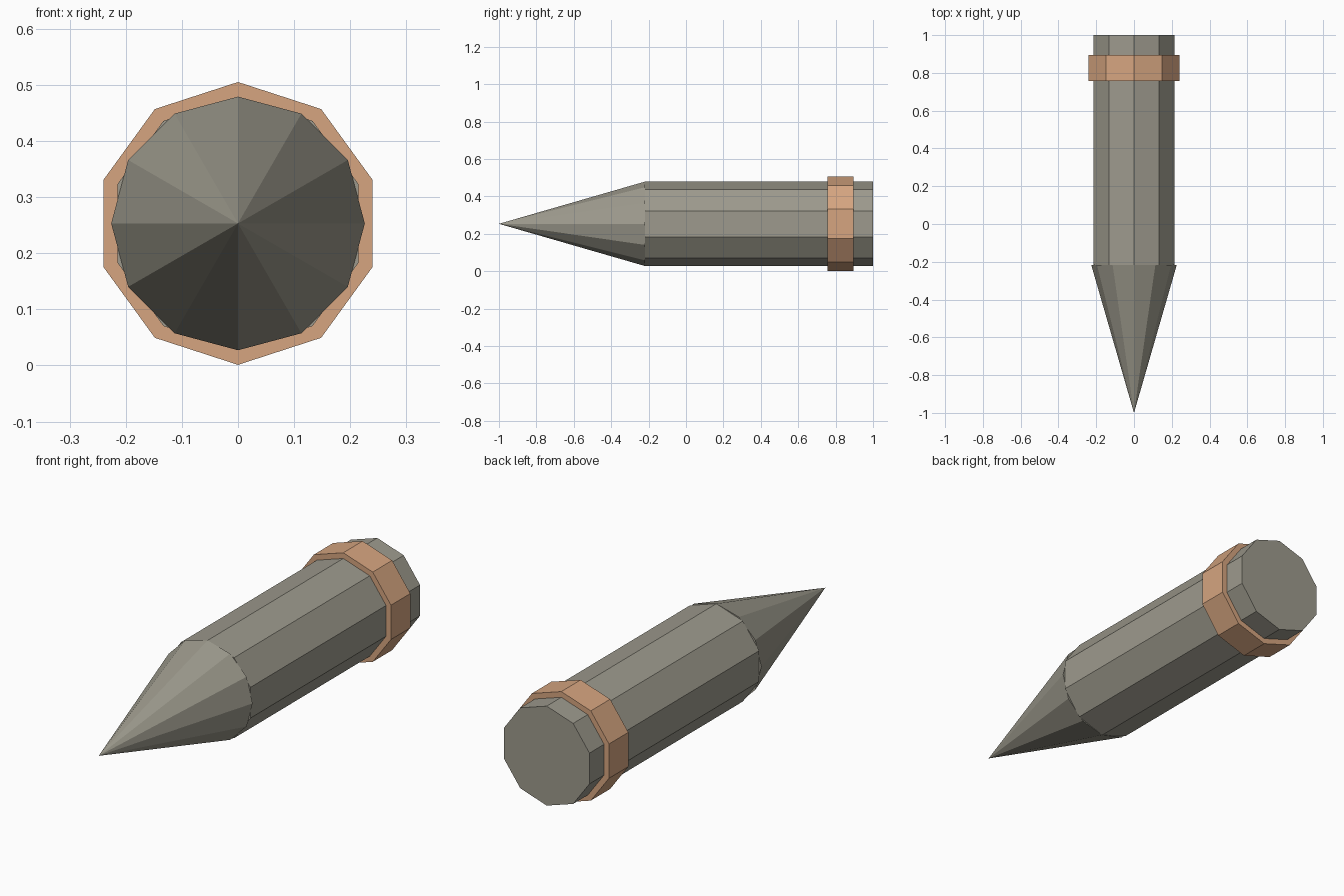
import bpy, bmesh, math
from mathutils import Matrix

if "Cube" in bpy.data.objects:
    bpy.data.objects.remove(bpy.data.objects["Cube"])

AXIS_Z = 0.253


def material(name, rgb):
    m = bpy.data.materials.new(name)
    m.diffuse_color = (*rgb, 1.0)
    m.use_nodes = True
    m.node_tree.nodes["Principled BSDF"].inputs["Base Color"].default_value = m.diffuse_color
    return m


def prism(name, sides, r_front, r_back, y_front, y_back, mat):
    """Flat-sided solid along y, with one corner pointing straight up."""
    bm = bmesh.new()
    rings = []
    for r, y in ((r_front, y_front), (r_back, y_back)):
        if r == 0:
            rings.append([bm.verts.new((0, y, AXIS_Z))])
            continue
        angles = [2 * math.pi * i / sides for i in range(sides)]
        rings.append([bm.verts.new((r * math.sin(a), y, AXIS_Z + r * math.cos(a)))
                      for a in angles])
    front, back = rings
    for i in range(sides):
        j = (i + 1) % sides
        if len(front) == 1:
            bm.faces.new((front[0], back[i], back[j]))
        else:
            bm.faces.new((front[i], back[i], back[j], front[j]))
    for ring in rings:
        if len(ring) > 1:
            bm.faces.new(ring)
    bmesh.ops.recalc_face_normals(bm, faces=bm.faces)
    mesh = bpy.data.meshes.new(name)
    bm.to_mesh(mesh)
    bm.free()
    mesh.materials.append(mat)
    obj = bpy.data.objects.new(name, mesh)
    bpy.context.collection.objects.link(obj)
    return obj


grey = material("warm_grey", (0.337, 0.323, 0.266))
copper = material("copper", (0.67, 0.376, 0.216))

# Ten-sided shaft, twelve-sided pointed tip, ten-sided collar
prism("shaft", 10, 0.226, 0.226, -0.218, 1.0, grey)
prism("tip", 12, 0.0, 0.226, -1.0, -0.218, grey)
prism("collar", 10, 0.252, 0.252, 0.756, 0.895, copper)
